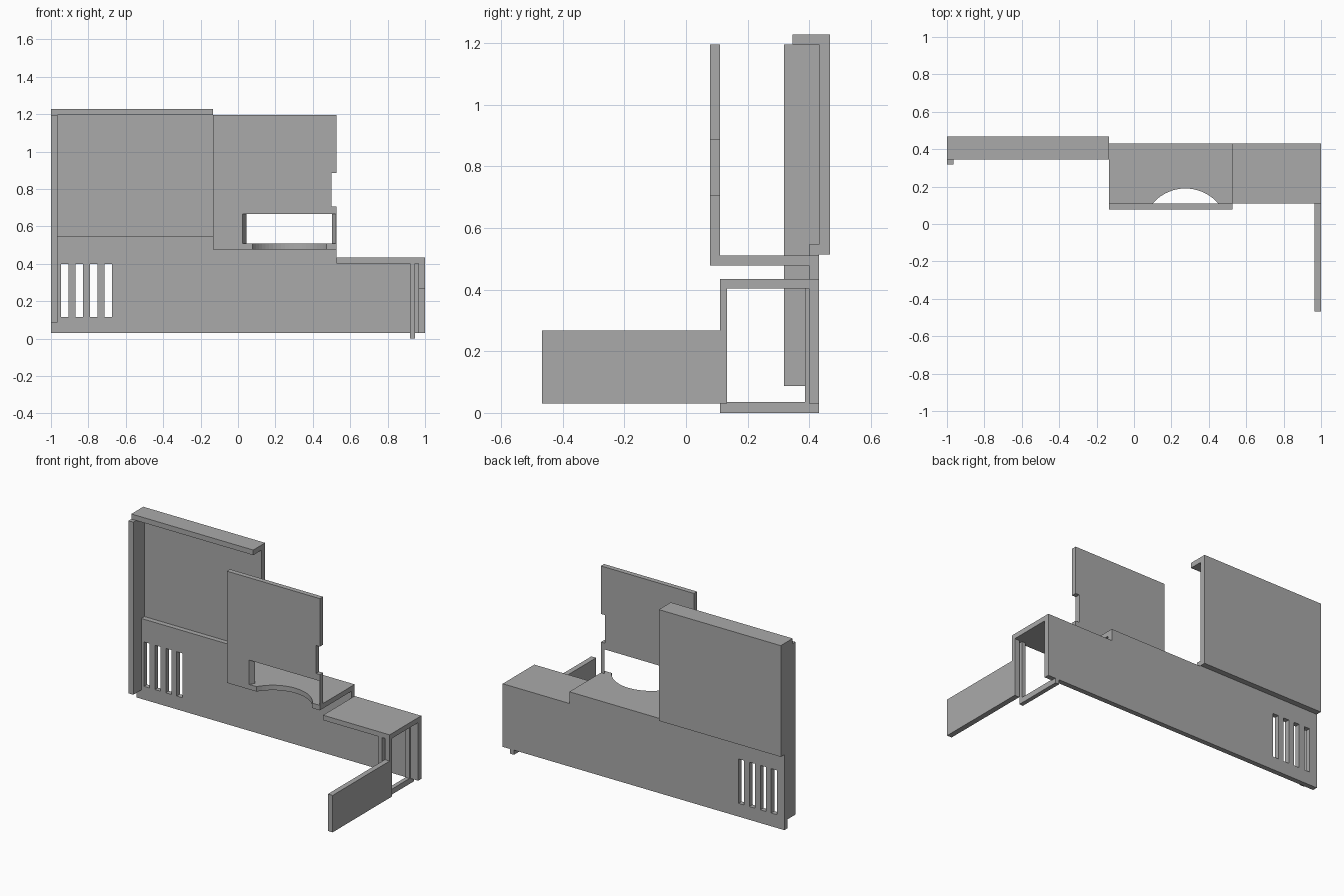
import bpy, bmesh, math

cube = bpy.data.objects.get("Cube")
if cube:
    bpy.data.objects.remove(cube, do_unlink=True)

grey = bpy.data.materials.new("plain grey")
grey.use_nodes = True
colour = (0.4, 0.4, 0.4, 1)
grey.diffuse_color = colour
grey.node_tree.nodes["Principled BSDF"].inputs["Base Color"].default_value = colour


def prism(name, points, axis, start, end):
    """Extrude a flat profile along an axis; points hold the other two axes in order."""
    def place(p, t):
        co = list(p)
        co.insert("xyz".index(axis), t)
        return co
    bm = bmesh.new()
    face = bm.faces.new([bm.verts.new(place(p, start)) for p in points])
    ext = bmesh.ops.extrude_face_region(bm, geom=[face])
    for v in ext["geom"]:
        if isinstance(v, bmesh.types.BMVert):
            v.co["xyz".index(axis)] = end
    bmesh.ops.recalc_face_normals(bm, faces=bm.faces)
    mesh = bpy.data.meshes.new(name)
    bm.to_mesh(mesh)
    bm.free()
    mesh.materials.append(grey)
    ob = bpy.data.objects.new(name, mesh)
    bpy.context.collection.objects.link(ob)
    return ob


def rect(a0, b0, a1, b1):
    return [(a0, b0), (a1, b0), (a1, b1), (a0, b1)]


def box(name, x, y, z):
    return prism(name, rect(x[0], y[0], x[1], y[1]), "z", *z)


def cut(ob, cutter):
    cutter.hide_render = True
    cutter.hide_viewport = True
    mod = ob.modifiers.new("cut", "BOOLEAN")
    mod.operation = "DIFFERENCE"
    mod.solver = "EXACT"
    mod.object = cutter


LEFT, MID, RIGHT = -0.134, 0.527, 1.0
T = 0.032                       # board thickness
BACK, FRONT = 0.431, 0.11

# Stepped lower wall with vent slots
wall = prism("lower_wall", [(-1, 0.03), (RIGHT, 0.03), (RIGHT, 0.435), (MID, 0.435),
                            (MID, 0.478), (LEFT, 0.478), (LEFT, 0.546), (-1, 0.546)],
             "y", BACK - T, BACK)
for i in range(4):
    x = -0.947 + i * 0.0775
    cut(wall, box(f"vent_cutter_{i + 1}", (x, x + 0.04), (0.3, 0.5), (0.115, 0.4)))

# Upper panel with its overhanging lip
prism("upper_panel", [(BACK, 0.514), (0.467, 0.514), (0.467, 1.228), (0.346, 1.228),
                      (0.346, 1.195), (BACK, 1.195)], "x", -1, LEFT)

# Tall edge strip, notched over the lower wall
prism("edge_strip", [(0.318, 0.087), (BACK - T, 0.087), (BACK - T, 0.546), (BACK, 0.546),
                     (BACK, 1.195), (0.318, 1.195)], "x", -1, -0.966)

# Counter shelf and front panel with side notch
shelf = box("counter_shelf", (LEFT, MID), (FRONT, BACK), (0.478, 0.51))
panel = prism("front_panel", [(LEFT, 0.478), (MID, 0.478), (MID, 0.707), (0.5, 0.707),
                              (0.5, 0.887), (MID, 0.887), (MID, 1.195), (LEFT, 1.195)],
              "y", FRONT - T, FRONT)

# Window with splayed jambs
cut(panel, prism("window_cutter", [(0.025, 0.05), (0.025, 0.078), (0.046, 0.112),
                                   (0.501, 0.112), (0.525, 0.078), (0.525, 0.05)],
                 "z", 0.51, 0.666))

# Rounded bite through the counter's front edge
arc = [(0.275 + 0.231 * math.cos(a), -0.041 + 0.231 * math.sin(a))
       for a in (math.tau * i / 64 for i in range(64))]
bite = prism("bite_cutter", arc, "z", 0.45, 0.53)
cut(shelf, bite)
cut(panel, bite)

# Desk top
box("desk_top", (MID, RIGHT), (FRONT, BACK - T), (0.403, 0.435))

# Open leg frame under the desk
LEG = (0.92, 0.947)
box("leg_front_stile", LEG, (FRONT, 0.133), (0.035, 0.403))
box("leg_back_stile", LEG, (0.386, BACK - T), (0.035, 0.403))
box("leg_foot_front", LEG, (FRONT, BACK - T), (0, 0.035))
box("leg_foot_back", LEG, (BACK - T, BACK), (0, 0.03))

# Corner post and the low gate projecting forwards
box("corner_post", (0.966, RIGHT), (FRONT, 0.133), (0.03, 0.403))
box("low_gate", (0.966, RIGHT), (-0.468, FRONT), (0.03, 0.267))
